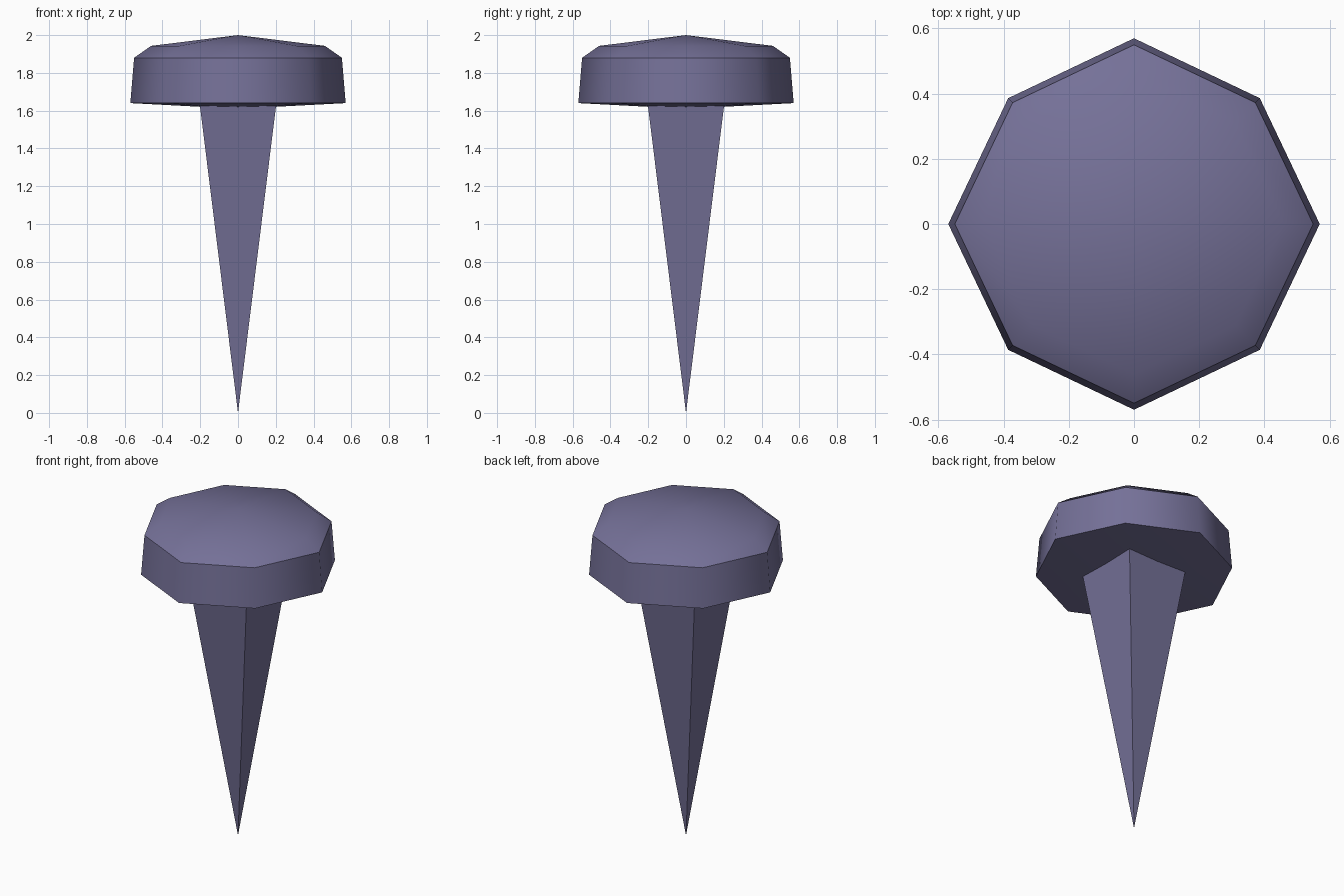
import bpy, bmesh, math

if "Cube" in bpy.data.objects:
    bpy.data.objects.remove(bpy.data.objects["Cube"])

mat = bpy.data.materials.new("dusty violet metal")
mat.diffuse_color = (0.178, 0.165, 0.315, 1)
mat.use_nodes = True
mat.node_tree.nodes["Principled BSDF"].inputs["Base Color"].default_value = mat.diffuse_color


def finish(name, bm):
    bmesh.ops.recalc_face_normals(bm, faces=bm.faces)
    me = bpy.data.meshes.new(name)
    bm.to_mesh(me)
    bm.free()
    me.materials.append(mat)
    ob = bpy.data.objects.new(name, me)
    bpy.context.collection.objects.link(ob)
    return ob


# Nail head: eight-sided rings, diagonal corners slightly pulled in, shallow cones on both ends
def ring(bm, r, z):
    verts = []
    for i in range(8):
        a = i * math.pi / 4
        s = r if i % 2 == 0 else r * 0.958
        verts.append(bm.verts.new((s * math.cos(a), s * math.sin(a), z)))
    return verts


bm = bmesh.new()
rings = [ring(bm, r, z) for r, z in ((0.57, 1.64), (0.55, 1.88), (0.46, 1.943))]
for lo, hi in zip(rings, rings[1:]):
    for i in range(8):
        j = (i + 1) % 8
        bm.faces.new((lo[i], lo[j], hi[j], hi[i]))
for loop, z in ((rings[0], 1.61), (rings[-1], 2.0)):
    apex = bm.verts.new((0, 0, z))
    for i in range(8):
        bm.faces.new((loop[i], loop[(i + 1) % 8], apex))
for f in bm.faces:
    f.smooth = True
# Crisp lower rim and shoulder
for loop in rings[:2]:
    for i in range(8):
        bm.edges.get((loop[i], loop[(i + 1) % 8])).smooth = False
finish("nail_head", bm)

# Spike: square pyramid pointing down, top tucked into the head
bm = bmesh.new()
top, half = 1.63, 0.202
tip = bm.verts.new((0, 0, 0))
base = [bm.verts.new((x * half, y * half, top)) for x, y in ((-1, -1), (1, -1), (1, 1), (-1, 1))]
for i in range(4):
    bm.faces.new((base[i], base[(i + 1) % 4], tip))
bm.faces.new(base)
finish("spike", bm)
